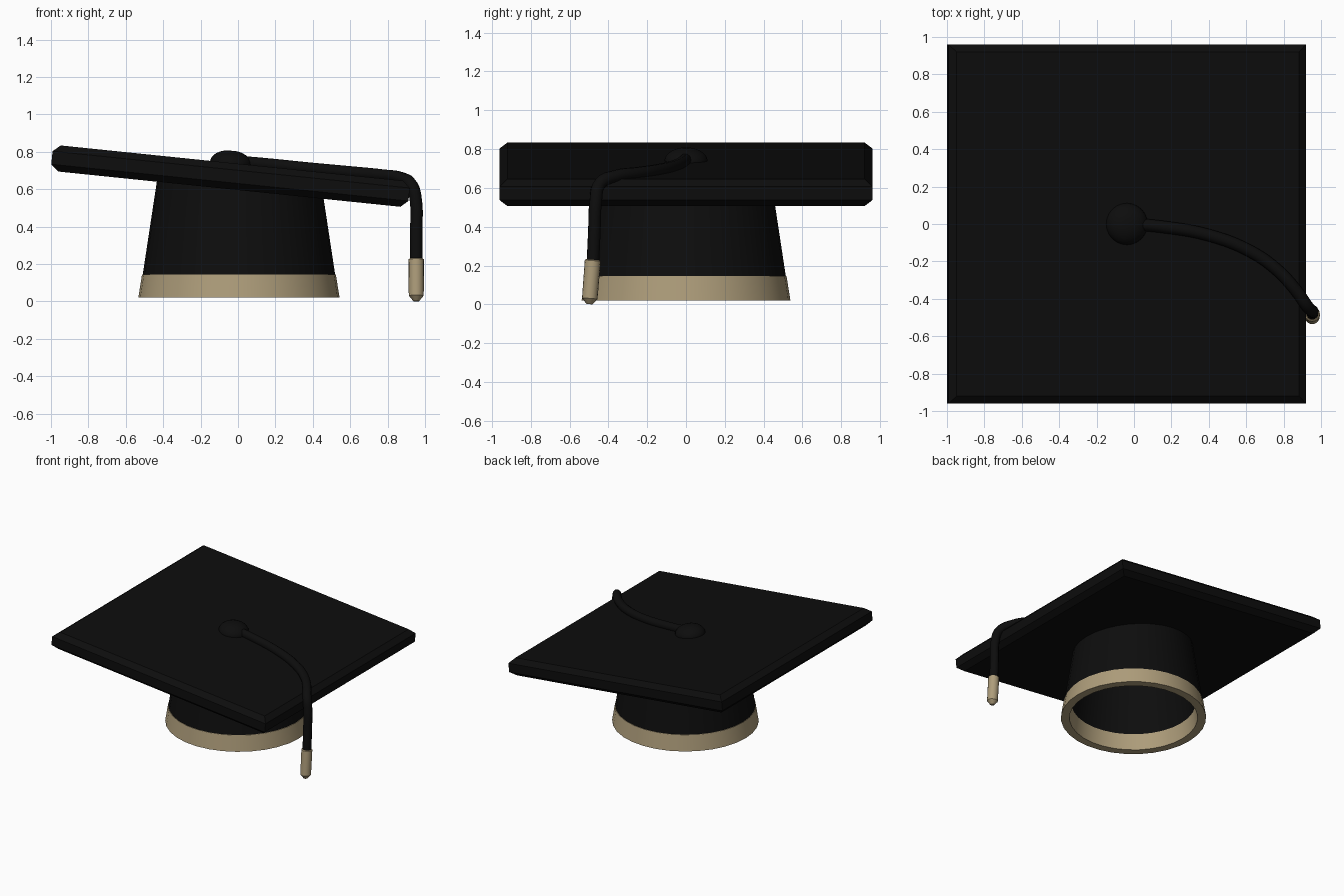
import bpy, bmesh, math
from mathutils import Vector

if "Cube" in bpy.data.objects:
    bpy.data.objects.remove(bpy.data.objects["Cube"], do_unlink=True)


def material(name, rgb):
    mat = bpy.data.materials.new(name)
    mat.use_nodes = True
    mat.diffuse_color = (*rgb, 1)
    bsdf = next(n for n in mat.node_tree.nodes if n.type == 'BSDF_PRINCIPLED')
    bsdf.inputs["Base Color"].default_value = (*rgb, 1)
    return mat


black = material("black cloth", (0.004, 0.004, 0.004))
tan = material("tan trim", (0.42, 0.335, 0.195))


def smooth(obj, angle=35):
    bpy.ops.object.select_all(action='DESELECT')
    obj.select_set(True)
    bpy.context.view_layer.objects.active = obj
    bpy.ops.object.shade_smooth_by_angle(angle=math.radians(angle))


def lathe(name, profile, sides, mat, location=(0, 0, 0), rotation=(0, 0, 0),
          ring=False, turn=0.0, rounded=True):
    """Spin (radius, height) points around z; ring joins the last point to the first."""
    bm = bmesh.new()
    rows = []
    for r, z in profile:
        angles = [turn + math.tau * i / sides for i in range(sides)]
        rows.append([bm.verts.new((r * math.cos(a), r * math.sin(a), z)) for a in angles])
    pairs = list(zip(rows, rows[1:]))
    if ring:
        pairs.append((rows[-1], rows[0]))
    else:
        bm.faces.new(rows[0])
        bm.faces.new(rows[-1])
    for low, high in pairs:
        for i in range(sides):
            j = (i + 1) % sides
            bm.faces.new((low[i], low[j], high[j], high[i]))
    bmesh.ops.recalc_face_normals(bm, faces=bm.faces[:])
    mesh = bpy.data.meshes.new(name)
    bm.to_mesh(mesh)
    bm.free()
    mesh.materials.append(mat)
    obj = bpy.data.objects.new(name, mesh)
    obj.location, obj.rotation_euler = location, rotation
    bpy.context.collection.objects.link(obj)
    if rounded:
        smooth(obj)
    return obj


TILT = math.atan(0.103)

# Tilted square board with chamfered rims
diag = math.sqrt(2)
lathe("board", [(0.92 * diag, -0.07), (0.96 * diag, -0.035),
                (0.96 * diag, 0.035), (0.92 * diag, 0.07)],
      4, black, (-0.04, 0, 0.67), (0, TILT, 0), turn=math.pi / 4, rounded=False)

# Hollow crown and headband
lathe("crown", [(0.515, 0.14), (0.436, 0.66), (0.39, 0.66), (0.462, 0.14)],
      32, black, (0.005, 0, 0), ring=True)
lathe("headband", [(0.538, 0.02), (0.518, 0.145), (0.46, 0.145), (0.475, 0.02)],
      32, tan, (0.005, 0, 0), ring=True)

# Domed button
dome = [(0.112 * math.cos(a), 0.07 * math.sin(a))
        for a in (math.radians(d) for d in range(-30, 90, 15))]
lathe("button", dome, 24, black, (-0.038, 0, 0.738), (0, TILT, 0))

# Cord lying across the board and hanging over its edge
path = [(-0.02, 0, 0.75), (0.15, -0.015, 0.735), (0.4, -0.06, 0.71),
        (0.62, -0.145, 0.69), (0.77, -0.25, 0.675), (0.87, -0.36, 0.66),
        (0.93, -0.445, 0.62), (0.952, -0.465, 0.53), (0.953, -0.472, 0.38),
        (0.953, -0.48, 0.2)]
curve = bpy.data.curves.new("cord", 'CURVE')
curve.dimensions = '3D'
curve.bevel_depth = 0.033
curve.bevel_resolution = 3
curve.resolution_u = 5
curve.use_fill_caps = True
spline = curve.splines.new('BEZIER')
spline.bezier_points.add(len(path) - 1)
for point, co in zip(spline.bezier_points, path):
    point.co = co
    point.handle_left_type = point.handle_right_type = 'AUTO'
curve.materials.append(black)
cord = bpy.data.objects.new("cord", curve)
bpy.context.collection.objects.link(cord)
bpy.ops.object.select_all(action='DESELECT')
cord.select_set(True)
bpy.context.view_layer.objects.active = cord
bpy.ops.object.convert(target='MESH')
smooth(bpy.context.view_layer.objects.active, 50)

# Tassel tip following the cord's slight lean
lean = Vector((0, 0.018, 0.23)).to_track_quat('Z', 'Y').to_euler()
lathe("tassel_tip", [(0.015, 0), (0.04, 0.03), (0.041, 0.225), (0.034, 0.23)],
      16, tan, (0.953, -0.498, 0.001), lean)
